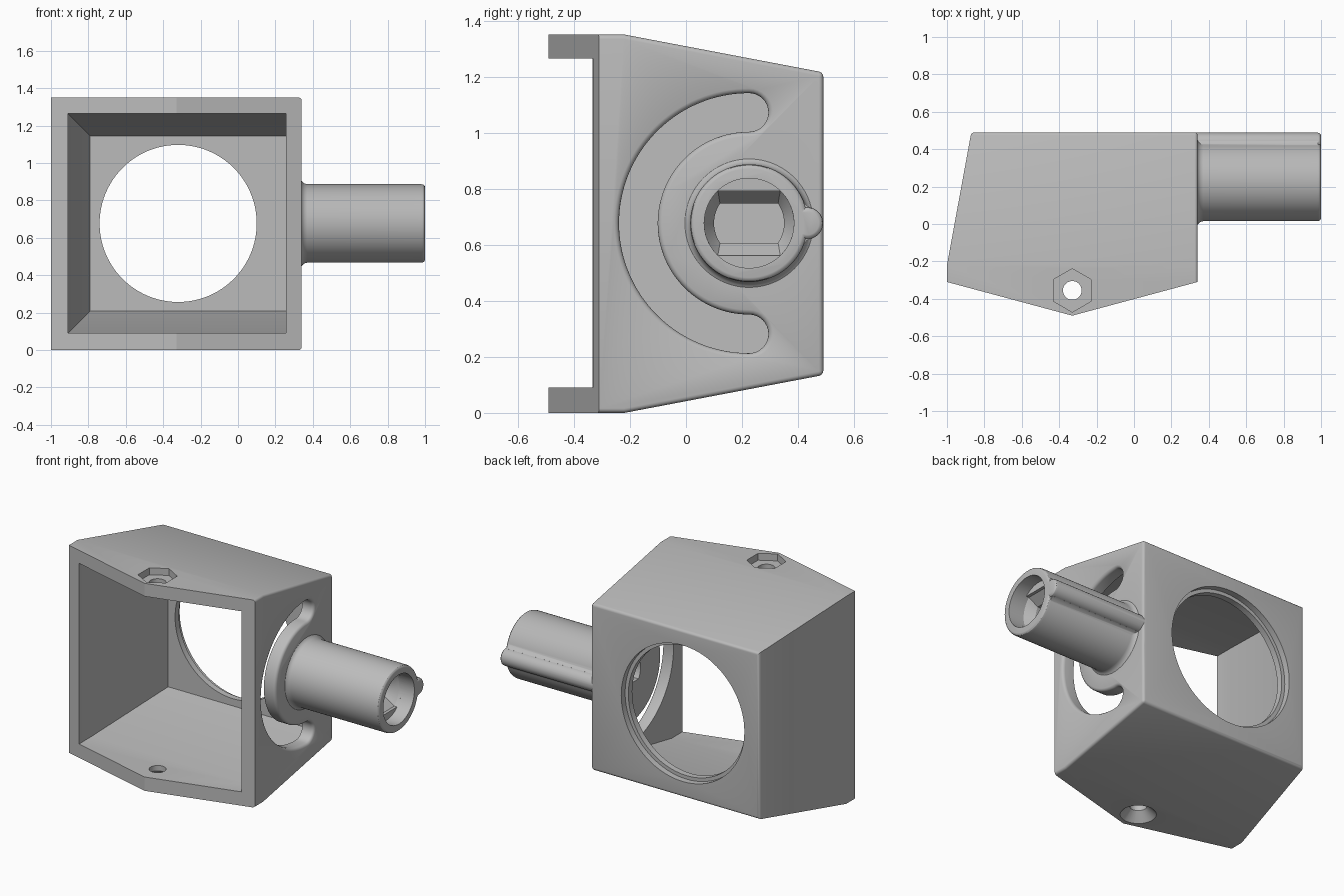
import bpy, bmesh
from math import sin, cos, asin, pi, radians

cube = bpy.data.objects.get("Cube")
if cube:
    bpy.data.objects.remove(cube, do_unlink=True)

grey = bpy.data.materials.new("plain grey")
grey.use_nodes = True
colour = (0.5, 0.5, 0.5, 1)
grey.diffuse_color = colour
grey.node_tree.nodes["Principled BSDF"].inputs["Base Color"].default_value = colour

YC, ZC = 0.225, 0.677          # axis of the tube
RIGHT, BACK, KINK = 0.34, 0.49, -0.22


def finish(name, bm):
    bmesh.ops.recalc_face_normals(bm, faces=bm.faces)
    mesh = bpy.data.meshes.new(name)
    bm.to_mesh(mesh)
    bm.free()
    mesh.materials.append(grey)
    ob = bpy.data.objects.new(name, mesh)
    bpy.context.collection.objects.link(ob)
    return ob


def hull(points):
    bm = bmesh.new()
    for p in points:
        bm.verts.new(p)
    bmesh.ops.convex_hull(bm, input=bm.verts[:])
    bmesh.ops.dissolve_limit(bm, angle_limit=radians(1),
                             verts=bm.verts[:], edges=bm.edges[:])
    return bm


def loft(name, axis, centre, sections):
    """Skin (height, outline) sections along an axis and cap the ends."""
    bm = bmesh.new()
    rings = []
    for h, outline in sections:
        ring = []
        for a, b in outline:
            a, b = a + centre[0], b + centre[1]
            ring.append(bm.verts.new({"x": (h, a, b), "y": (a, h, b), "z": (a, b, h)}[axis]))
        rings.append(ring)
    n = len(rings[0])
    for low, high in zip(rings, rings[1:]):
        for i in range(n):
            j = (i + 1) % n
            bm.faces.new((low[i], low[j], high[j], high[i]))
    bm.faces.new(rings[0])
    bm.faces.new(rings[-1])
    return finish(name, bm)


def arc(r, start, end, n, cx=0, cy=0):
    return [(cx + r * cos(start + (end - start) * i / n),
             cy + r * sin(start + (end - start) * i / n)) for i in range(n + 1)]


def circle(r, n=96):
    return arc(r, 0, 2 * pi, n)[:-1]


def hexagon(r):
    return arc(r, pi / 2, pi / 2 + 2 * pi, 6)[:-1]


def flatted(r, flat):
    """Circle with its top and bottom cut flat."""
    a = asin(flat / r)
    return arc(r, -a, a, 16) + arc(r, pi - a, pi + a, 16)


def slot(w):
    """Half-ring slot with round ends."""
    m = 0.395
    return (arc(m + w, pi / 2, 1.5 * pi, 64) + arc(w, -pi / 2, pi / 2, 16, 0, -m)[1:]
            + arc(m - w, 1.5 * pi, pi / 2, 64)[1:] + arc(w, -pi / 2, pi / 2, 16, 0, m)[1:-1])


def combine(target, tool, operation):
    mod = target.modifiers.new("combine", "BOOLEAN")
    mod.operation, mod.solver, mod.object = operation, "EXACT", tool
    bpy.context.view_layer.objects.active = target
    bpy.ops.object.modifier_apply(modifier=mod.name)
    bpy.data.objects.remove(tool, do_unlink=True)


# Housing block: straight front, tapered back, pointed front edge
points = [(x, y, z) for z in (0, 1.35)
          for x, y in ((-1, -0.31), (-0.33, -0.49), (RIGHT, -0.31), (RIGHT, KINK), (-1, KINK))]
points += [(x, BACK, z) for z in (0.135, 1.215) for x in (-0.87, RIGHT)]
bm = hull(points)


def rounded(e):
    a, b = (v.co for v in e.verts)
    on_back = min(a.y, b.y) > BACK - 0.01
    on_right = min(a.x, b.x) > RIGHT - 0.01 and max(a.y, b.y) > -0.3
    return on_back or on_right


bmesh.ops.bevel(bm, geom=[e for e in bm.edges if rounded(e)], offset=0.016,
                segments=4, profile=0.5, affect="EDGES")
body = finish("housing", bm)

# Tube with flared root and rounded end
tube = loft("tube", "x", (YC, ZC), [(x, circle(r)) for x, r in (
    (0.3, 0.232), (0.338, 0.232), (0.345, 0.222), (0.355, 0.214), (0.37, 0.21),
    (0.98, 0.21), (0.992, 0.207), (0.998, 0.201), (1, 0.194))])
# Key rib along the back of the tube, with small side fillets
rib = loft("key_rib", "x", (YC + 0.207, ZC), [(x, circle(r, 40)) for x, r in (
    (0.3, 0.057), (0.98, 0.057), (0.992, 0.054), (0.998, 0.048), (1, 0.042))])
side = [(0.18, 0.07), (0.196, 0.075), (0.205, 0.063), (0.218, 0.056)]
web = loft("rib_fillet", "x", (YC, ZC),
           [(x, side + [(y, -z) for y, z in reversed(side)]) for x in (0.31, 0.985)])
combine(tube, rib, "UNION")
combine(tube, web, "UNION")
combine(body, tube, "UNION")

# Inner cavity, open at the front
inner = [(x, y, z) for x in (-0.91, 0.257) for y in (-0.7, KINK) for z in (0.09, 1.265)]
inner += [(x, 0.41, z) for x in (-0.79, 0.257) for z in (0.21, 1.145)]
combine(body, finish("cavity_cutter", hull(inner)), "DIFFERENCE")

# Round window in the back with a shallow step
combine(body, loft("window_cutter", "y", (-0.32, ZC), [
    (0.3, circle(0.42)), (0.45, circle(0.42)), (0.45, circle(0.443)), (0.6, circle(0.443))]),
    "DIFFERENCE")

# Curved slot in the right wall with a softened outer rim
combine(body, loft("slot_cutter", "x", (YC, ZC), [(x, slot(w)) for x, w in (
    (0.2, 0.069), (0.32, 0.069), (0.329, 0.071), (0.336, 0.077),
    (0.34, 0.086), (0.342, 0.094))]), "DIFFERENCE")

# Tube bore: round mouth, then a funnel into a flat-sided hole
combine(body, loft("bore_cutter", "x", (YC, ZC), [
    (0.2, flatted(0.125, 0.07)), (0.83, flatted(0.125, 0.07)),
    (0.89, flatted(0.16, 0.115)), (0.93, flatted(0.16, 0.115))]), "DIFFERENCE")
combine(body, loft("mouth_cutter", "x", (YC, ZC),
                   [(0.91, circle(0.16)), (1.1, circle(0.16))]), "DIFFERENCE")

# Screw holes: nut pocket on top, countersink underneath
spot = (-0.33, -0.355)
for name, sections in (
        ("screw_cutter", [(-0.1, circle(0.05, 40)), (1.5, circle(0.05, 40))]),
        ("nut_cutter", [(1.305, hexagon(0.116)), (1.5, hexagon(0.116))]),
        ("countersink_cutter", [(-0.02, circle(0.125, 40)), (0.06, circle(0.045, 40))])):
    combine(body, loft(name, "z", spot, sections), "DIFFERENCE")

bpy.ops.object.select_all(action="DESELECT")
body.select_set(True)
bpy.context.view_layer.objects.active = body
bpy.ops.object.shade_smooth_by_angle(angle=radians(30))
